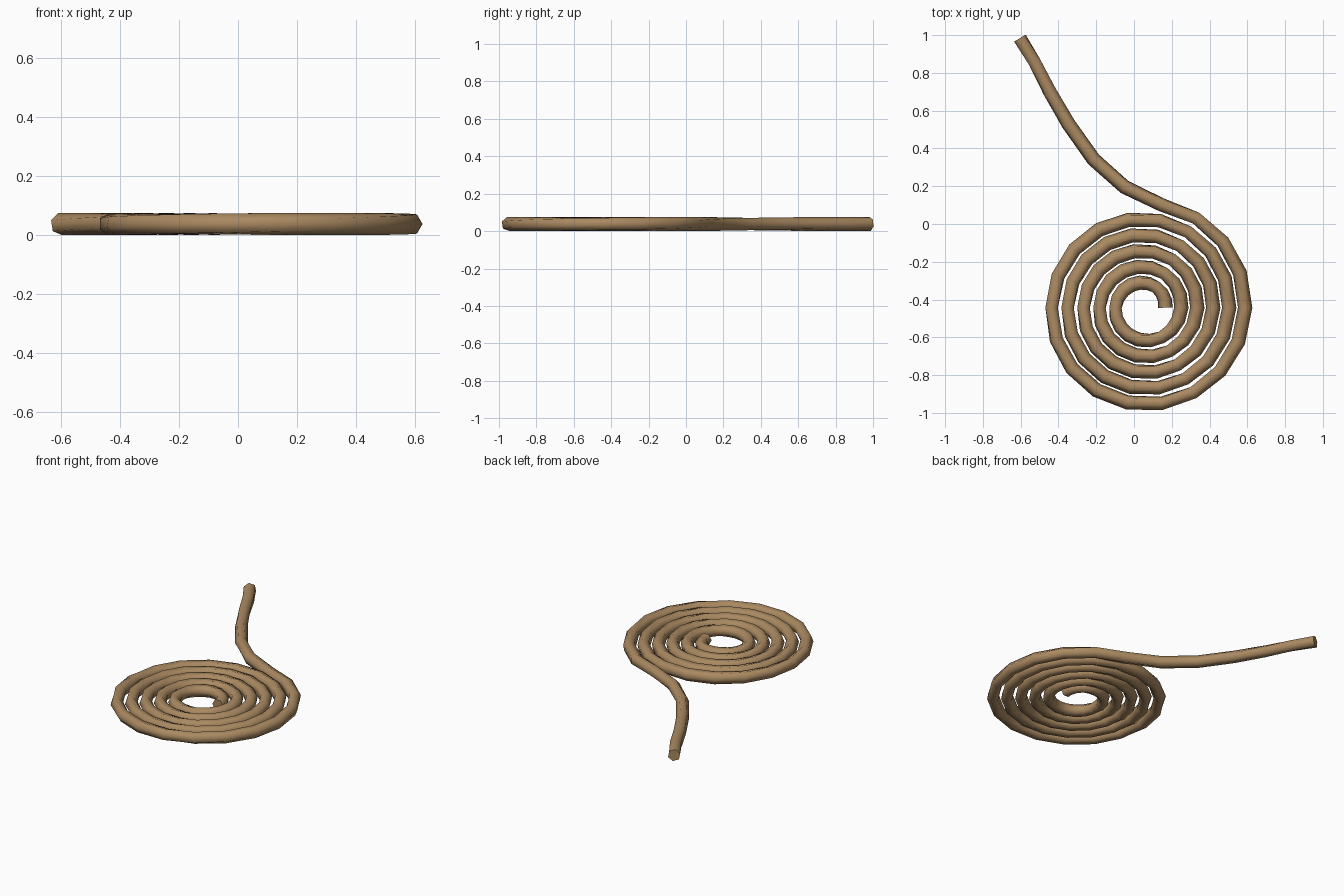
import bpy, bmesh, math
from mathutils import Vector

if "Cube" in bpy.data.objects:
    bpy.data.objects.remove(bpy.data.objects["Cube"])

R, SIDES = 0.038, 6
CENTER = Vector((0.055, -0.443, R))

# Path: flat spiral of 18 points per turn, then the loose tail
path = []
for i in range(5 * 18 + 4):
    a = math.radians(20 * i)
    r = 0.111 + 0.0845 * i / 18
    path.append(CENTER + Vector((r * math.cos(a), r * math.sin(a), 0)))
tail = [(0.145, 0.102), (-0.05, 0.196), (-0.214, 0.342), (-0.347, 0.53),
        (-0.446, 0.70), (-0.525, 0.855), (-0.604, 0.984)]
path += [Vector((x, y, R)) for x, y in tail]

# Sweep a slowly twisting hexagon along the path
bm = bmesh.new()
rings = []
for i, p in enumerate(path):
    d_in = (p - path[i - 1]).normalized() if i else Vector((0, 1, 0))
    d_out = (path[i + 1] - p).normalized() if i < len(path) - 1 else d_in
    t = (d_in + d_out).normalized()
    side = Vector((t.y, -t.x, 0))
    ring = []
    for k in range(SIDES):
        a = math.tau * k / SIDES + math.radians(10 * i)
        ring.append(bm.verts.new(p + side * (R * math.cos(a)) + Vector((0, 0, R * math.sin(a)))))
    rings.append(ring)
for a, b in zip(rings, rings[1:]):
    for k in range(SIDES):
        n = (k + 1) % SIDES
        bm.faces.new((a[k], a[n], b[n], b[k])).smooth = True

# Flat end caps with crisp rims
for ring in (rings[0], rings[-1]):
    cap = bm.faces.new(ring)
    for e in cap.edges:
        e.smooth = False
bmesh.ops.recalc_face_normals(bm, faces=bm.faces)

mesh = bpy.data.meshes.new("rope_coil")
bm.to_mesh(mesh)
bm.free()
rope = bpy.data.objects.new("rope_coil", mesh)
bpy.context.collection.objects.link(rope)

mat = bpy.data.materials.new("rope_tan")
mat.diffuse_color = (0.40, 0.25, 0.12, 1)
mat.use_nodes = True
mat.node_tree.nodes["Principled BSDF"].inputs["Base Color"].default_value = mat.diffuse_color
mesh.materials.append(mat)
